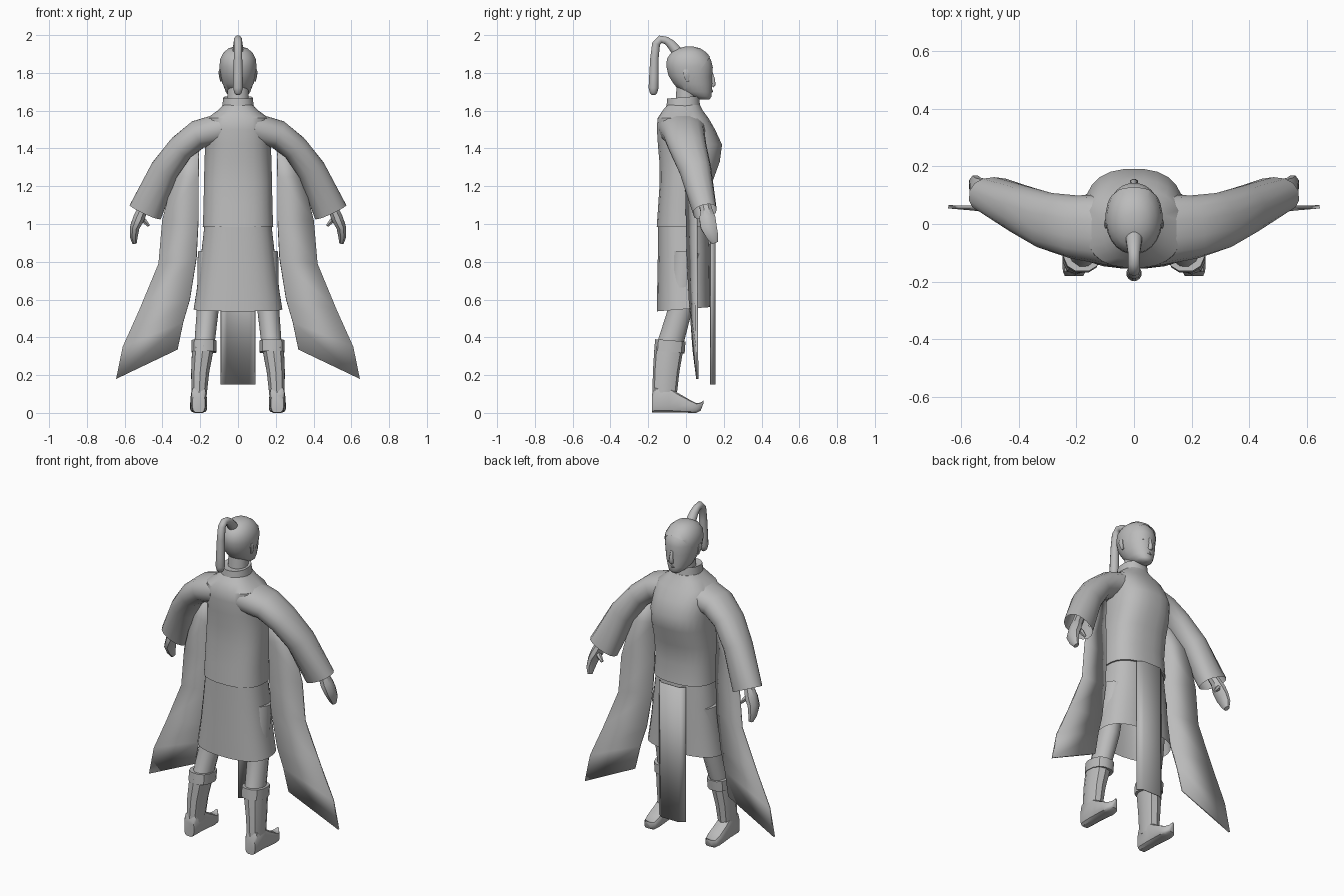
import bpy, bmesh, math
from mathutils import Vector

grey = bpy.data.materials.new("plain grey")
grey.diffuse_color = (0.5, 0.5, 0.5, 1)


def finish(name, verts, faces, mirror=False, angle=35, thick=0):
    me = bpy.data.meshes.new(name)
    me.from_pydata([tuple(v) for v in verts], [], faces)
    me.materials.append(grey)
    bm = bmesh.new()
    bm.from_mesh(me)
    bmesh.ops.recalc_face_normals(bm, faces=bm.faces[:])
    bm.to_mesh(me)
    bm.free()
    ob = bpy.data.objects.new(name, me)
    bpy.context.collection.objects.link(ob)
    bpy.ops.object.select_all(action='DESELECT')
    ob.select_set(True)
    bpy.context.view_layer.objects.active = ob
    bpy.ops.object.shade_smooth_by_angle(angle=math.radians(angle))
    if thick:
        m = ob.modifiers.new("thickness", 'SOLIDIFY')
        m.thickness, m.offset = thick, 0
    if mirror:
        ob.modifiers.new("mirror", 'MIRROR').use_mirror_merge = False
    return ob


def ring(c, u, v, n, p):
    out = []
    for i in range(n):
        a = 2 * math.pi * (i + 0.5) / n
        s, t = math.sin(a), math.cos(a)
        f = lambda k: math.copysign(abs(k) ** (2 / p), k)
        out.append(Vector(c) + Vector(u) * f(t) + Vector(v) * f(s))
    return out


def loft(name, rings, caps=(True, True), **kw):
    n = len(rings[0])
    verts = [v for r in rings for v in r]
    faces = [(k * n + i, k * n + (i + 1) % n, (k + 1) * n + (i + 1) % n, (k + 1) * n + i)
             for k in range(len(rings) - 1) for i in range(n)]
    if caps[0]:
        faces.append(tuple(range(n)))
    if caps[1]:
        faces.append(tuple(range(len(verts) - n, len(verts))))
    return finish(name, verts, faces, **kw)


def body(name, rows, n=24, p=2.5, tilt=0, **kw):
    """Upright loft; rows are z, half width, back y, front y."""
    rings = []
    for z, hx, yb, yf in rows:
        r = ring((0, (yb + yf) / 2, z), (hx, 0, 0), (0, (yf - yb) / 2, 0), n, p)
        for v in r:
            v.z += tilt * v.y
        rings.append(r)
    return loft(name, rings, **kw)


def tube(name, rows, ref, n=10, p=2, **kw):
    """Loft along a path; rows are x, y, z, radius across ref, radius along ref."""
    pts = [Vector(r[:3]) for r in rows]
    rings = []
    for i, r in enumerate(rows):
        t = pts[min(i + 1, len(pts) - 1)] - pts[max(i - 1, 0)]
        u = t.cross(Vector(ref)).normalized()
        v = u.cross(t).normalized()
        rings.append(ring(pts[i], u * r[3], v * r[4], n, p))
    return loft(name, rings, **kw)


X, Y = (1, 0, 0), (0, 1, 0)

# Tunic, collar and skirt (the figure faces +y)
body("tunic", [(.985, .188, -.156, .135), (1.1, .183, -.148, .125), (1.22, .182, -.14, .14),
               (1.33, .178, -.142, .18), (1.42, .176, -.15, .192), (1.5, .175, -.155, .155),
               (1.56, .165, -.152, .12), (1.6, .11, -.125, .09), (1.63, .08, -.1, .075)])
body("collar", [(1.62, .085, -.105, .075), (1.672, .078, -.1, .07), (1.665, .062, -.07, .055)],
     p=2.2, tilt=.08)
body("neck", [(1.6, .06, -.06, .055), (1.74, .055, -.05, .06)], n=16, p=2)
body("skirt", [(1.0, .178, -.149, .122), (.85, .195, -.15, .128), (.7, .212, -.153, .13),
               (.55, .236, -.155, .132)], tilt=.08, caps=(True, False))

# Long hanging panel at the front of the skirt
prof = [(-.09, .13), (-.06, .154), (.06, .154), (.09, .13)]
finish("front_panel", [(x, y, z) for z in (.15, .98) for x, y in prof],
       [(i, i + 1, i + 5, i + 4) for i in range(3)], angle=20, thick=.005)

# Sleeves, widening to the cuff
tube("sleeve", [(.08, -.02, 1.505, .085, .125), (.21, -.01, 1.475, .077, .11),
                (.30, .01, 1.405, .072, .10), (.39, .05, 1.285, .077, .085),
                (.49, .10, 1.065, .092, .064)], Y, n=14, p=2.3, caps=(True, False), mirror=True)

# Trailing sleeve drapes: inner and outer edge points
inner = [(.207, 0, 1.42), (.21, 0, 1.25), (.21, .005, 1.02), (.22, .01, .82),
         (.255, .02, .60), (.29, .03, .48), (.32, .04, .335)]
outer = [(.25, .03, 1.40), (.34, .05, 1.25), (.40, .055, 1.02), (.42, .055, .79),
         (.52, .057, .55), (.61, .058, .35), (.645, .06, .18)]
finish("sleeve_drape", inner + outer, [(i, i + 1, i + 8, i + 7) for i in range(6)],
       mirror=True, thick=.012)

# Hands with thumbs
tube("hand", [(.46, .085, 1.16, .03, .03), (.508, .108, 1.07, .03, .034),
              (.525, .113, 1.03, .033, .046), (.546, .12, .985, .027, .046),
              (.552, .14, .935, .022, .034), (.548, .153, .90, .013, .018)], Y, n=8, mirror=True)
tube("thumb", [(.525, .12, 1.05, .016, .018), (.495, .135, 1.015, .014, .016),
               (.472, .14, .99, .008, .008)], Y, n=6, mirror=True)

# Legs, boots, boot cuffs and upturned toes
tube("leg", [(.145, 0, .85, .07, .08), (.16, -.03, .55, .06, .065),
             (.178, -.085, .36, .055, .07)], Y, n=12, mirror=True)
tube("boot_shaft", [(.185, -.09, .35, .06, .077), (.2, -.105, .22, .05, .07),
                    (.207, -.115, .08, .041, .064)], Y, n=10, p=2.4, mirror=True)
tube("boot_cuff", [(.18, -.083, .383, .068, .083), (.181, -.088, .322, .068, .083)],
     Y, n=12, p=2.5, mirror=True)
feet = [(-.18, 0, .1, .033), (-.165, 0, .14, .04), (-.09, 0, .14, .042), (-.04, 0, .105, .044),
        (.02, 0, .07, .046), (.055, 0, .052, .038), (.078, .012, .055, .02), (.092, .05, .066, .005)]
loft("boot_foot", [ring((.208, y, (a + b) / 2), (w, 0, 0), (0, 0, (b - a) / 2), 12, 3.5)
                   for y, a, b, w in feet], mirror=True)

# Head, with a slightly larger hair shell cut along the hairline
head = [(1.66, .028, .07, .125), (1.675, .048, .02, .136), (1.70, .066, -.03, .137),
        (1.74, .08, -.062, .14), (1.78, .09, -.088, .139), (1.83, .095, -.1, .143),
        (1.87, .091, -.097, .133), (1.905, .072, -.073, .104), (1.927, .045, -.035, .07),
        (1.935, .015, .0, .035)]
body("head", head, n=24, p=2.1, angle=60)
hair = body("hair", [(z + .004, hx + .004, yb - .005, yf + .004) for z, hx, yb, yf in head[2:]],
            n=24, p=2.1, angle=60)
bm = bmesh.new()
bm.from_mesh(hair.data)
bmesh.ops.bisect_plane(bm, geom=bm.verts[:] + bm.edges[:] + bm.faces[:], plane_co=(0, .12, 1.875),
                       plane_no=(0, -.8, .6), clear_inner=True)
bm.to_mesh(hair.data)
bm.free()

# Ponytail
tail = [(-.03, 1.89, .032), (-.08, 1.953, .025), (-.105, 1.972, .021), (-.135, 1.978, .021),
        (-.158, 1.955, .022), (-.167, 1.88, .023), (-.17, 1.78, .026), (-.172, 1.72, .027),
        (-.172, 1.693, .02), (-.172, 1.682, .008)]
tube("ponytail", [(0, y, z, r, r) for y, z, r in tail], X, n=12, angle=60)

# Face features
tube("nose", [(0, .137, 1.80, .006, .008), (0, .144, 1.765, .01, .01),
              (0, .145, 1.738, .013, .015), (0, .138, 1.728, .01, .012)], X, n=8, angle=60)
tube("lips", [(-.024, .124, 1.703, .004, .006), (0, .136, 1.704, .008, .007),
              (.024, .124, 1.703, .004, .006)], Y, n=8)
tube("ear", [(.088, .008, 1.755, .006, .008), (.094, .004, 1.78, .007, .015),
             (.097, .0, 1.805, .007, .018), (.095, -.002, 1.818, .004, .01)], Y, n=8, mirror=True)
tube("eye", [(.018, .131, 1.785, .002, .004), (.036, .126, 1.787, .007, .006),
             (.054, .112, 1.786, .002, .004)], Y, n=8, mirror=True)
